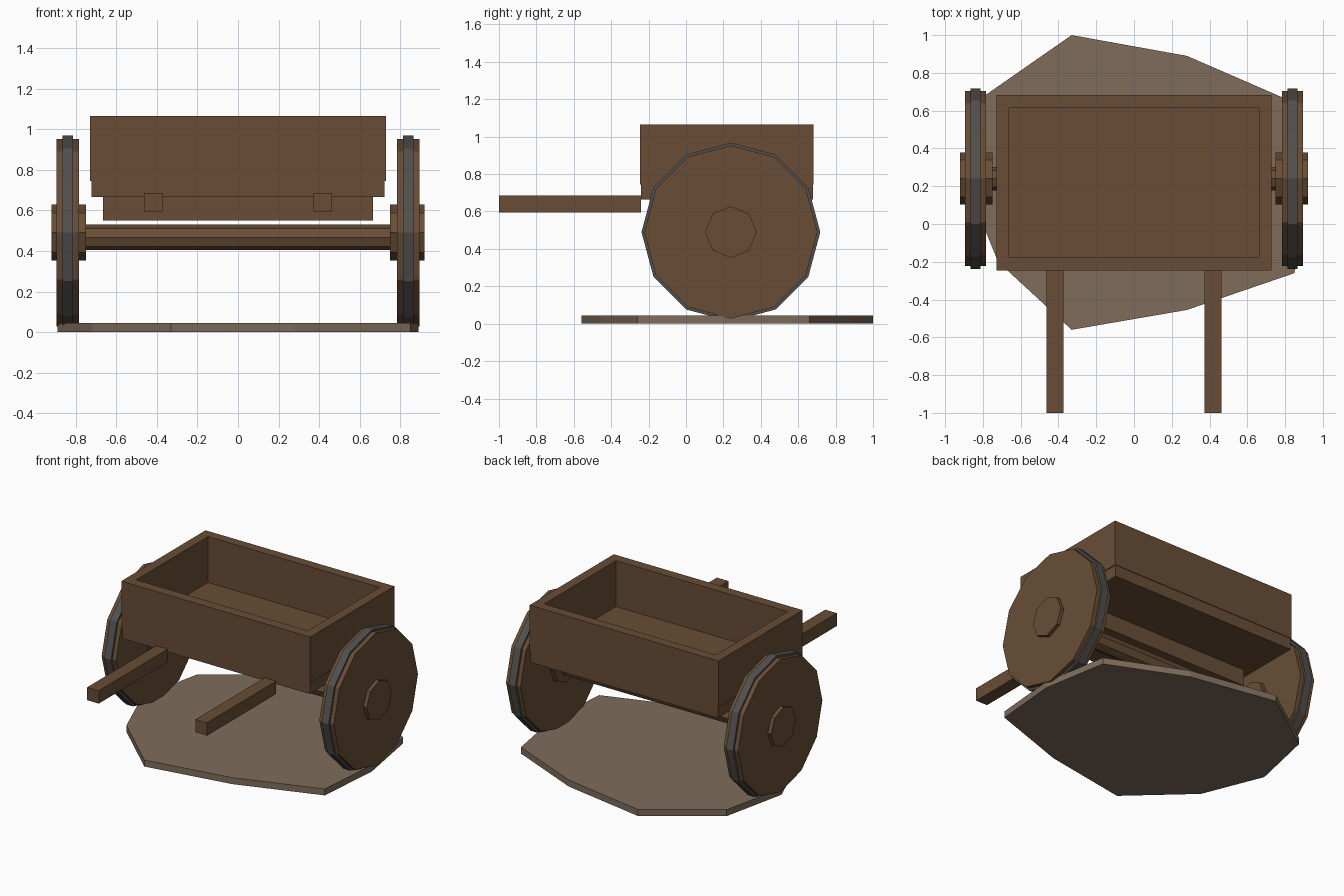
import bpy, bmesh
from math import pi
from mathutils import Matrix

if "Cube" in bpy.data.objects:
    bpy.data.objects.remove(bpy.data.objects["Cube"], do_unlink=True)


def material(name, rgb):
    m = bpy.data.materials.new(name)
    m.use_nodes = True
    m.diffuse_color = (*rgb, 1)
    bsdf = next(n for n in m.node_tree.nodes if n.type == "BSDF_PRINCIPLED")
    bsdf.inputs["Base Color"].default_value = (*rgb, 1)
    return m


WOOD = material("brown wood", (0.14, 0.075, 0.037))
IRON = material("dark iron", (0.085, 0.08, 0.074))
EARTH = material("dry earth", (0.21, 0.15, 0.104))


def finish(name, bm, mat):
    bmesh.ops.recalc_face_normals(bm, faces=bm.faces)
    mesh = bpy.data.meshes.new(name)
    bm.to_mesh(mesh)
    bm.free()
    mesh.materials.append(mat)
    obj = bpy.data.objects.new(name, mesh)
    bpy.context.collection.objects.link(obj)
    return obj


def box(name, x, y, z, mat=WOOD):
    """Box from (low, high) pairs on each axis."""
    bm = bmesh.new()
    bmesh.ops.create_cube(bm, size=1)
    for v in bm.verts:
        for i, (lo, hi) in enumerate((x, y, z)):
            v.co[i] = lo if v.co[i] < 0 else hi
    return finish(name, bm, mat)


def rod(name, x0, x1, z, radius, sides, mat=WOOD):
    """Faceted cylinder lying along x, with a corner pointing up."""
    bm = bmesh.new()
    turn = Matrix.Translation(((x0 + x1) / 2, AXLE_Y, z)) @ Matrix.Rotation(pi / 2, 4, "Y")
    bmesh.ops.create_cone(bm, cap_ends=True, segments=sides, radius1=radius,
                          radius2=radius, depth=abs(x1 - x0), matrix=turn)
    return finish(name, bm, mat)


AXLE_Y, WHEEL_Z = 0.24, 0.49

# Irregular patch of ground
outline = [(0.28, 0.89), (-0.33, 1.0), (-0.79, 0.68), (-0.89, 0.22), (-0.72, -0.2),
           (-0.33, -0.56), (0.28, -0.455), (0.85, -0.26), (0.89, 0.2), (0.81, 0.66)]
bm = bmesh.new()
patch = bm.faces.new([bm.verts.new((x, y, 0)) for x, y in outline])
top = bmesh.ops.extrude_face_region(bm, geom=[patch])["geom"]
bmesh.ops.translate(bm, vec=(0, 0, 0.045),
                    verts=[g for g in top if isinstance(g, bmesh.types.BMVert)])
finish("ground_patch", bm, EARTH)

# Open tray: floor and four walls
box("tray_floor", (-0.722, 0.722), (-0.241, 0.678), (0.665, 0.745))
walls = (0.745, 1.065)
box("front_wall", (-0.728, 0.728), (-0.245, -0.175), walls)
box("back_wall", (-0.728, 0.728), (0.615, 0.682), walls)

# Axle and the beam that carries the tray
box("axle_beam", (-0.665, 0.665), (AXLE_Y - 0.05, AXLE_Y + 0.05), (0.55, 0.665))
rod("axle", -0.8, 0.8, 0.467, 0.063, 8)

# Parts on both sides
for side, s in (("left", 1), ("right", -1)):
    box(side + "_wall", sorted((s * 0.662, s * 0.728)), (-0.175, 0.615), walls)
    box(side + "_handle", sorted((s * 0.373, s * 0.462)), (-1.0, -0.241), (0.595, 0.685))
    rod(side + "_wheel", s * 0.783, s * 0.895, WHEEL_Z, 0.463, 12)
    rod(side + "_tyre", s * 0.812, s * 0.865, WHEEL_Z, 0.478, 12, IRON)
    rod(side + "_hub", s * 0.75, s * 0.92, WHEEL_Z, 0.138, 8)
